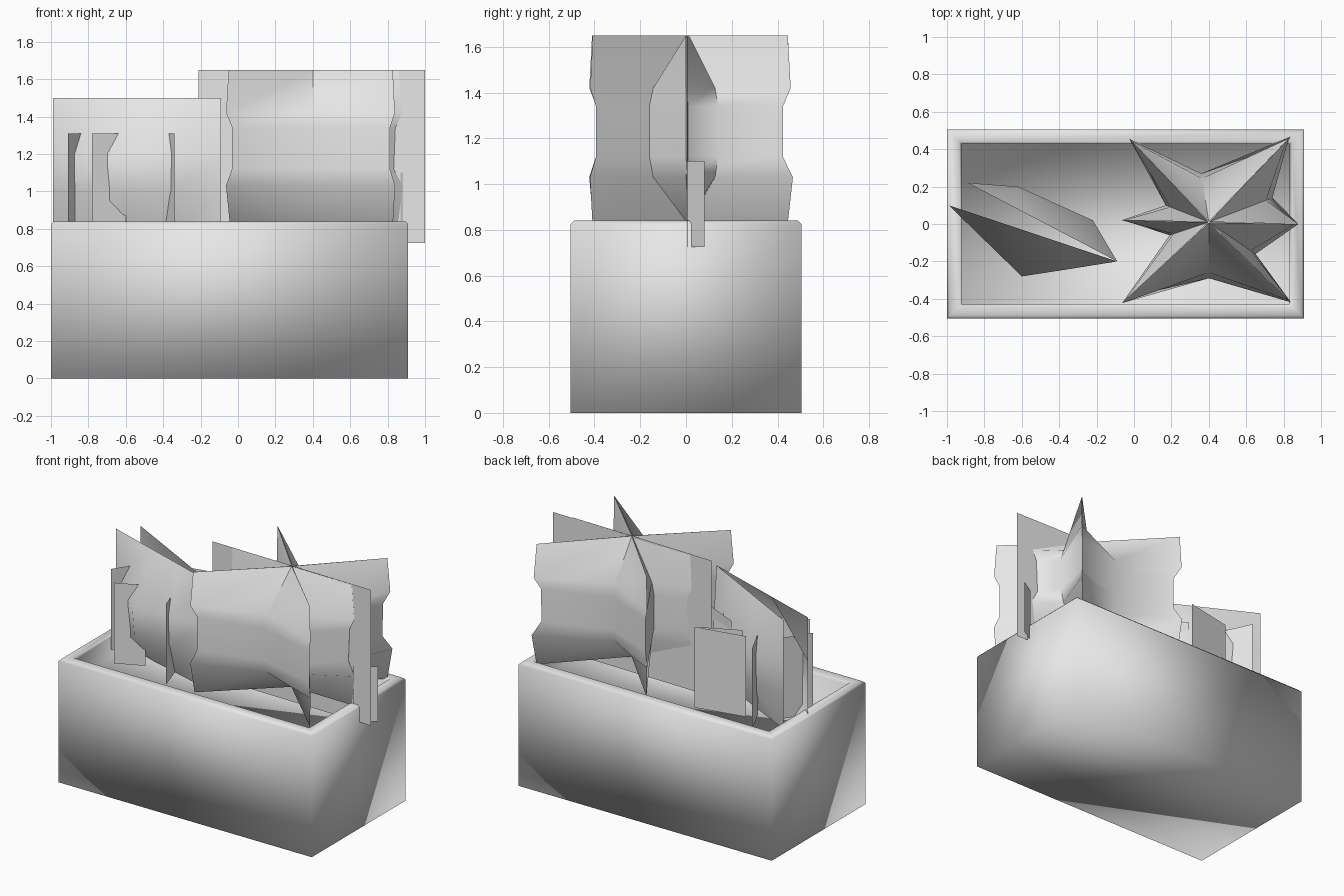
import bpy
import bmesh
import random
from mathutils import Vector

random.seed(4)
default = bpy.data.objects.get("Cube")
if default:
    bpy.data.objects.remove(default)

grey = bpy.data.materials.new("light_grey")
grey.use_nodes = True
COLOUR = (0.8, 0.8, 0.8, 1.0)
grey.diffuse_color = COLOUR
grey.node_tree.nodes["Principled BSDF"].inputs["Base Color"].default_value = COLOUR


def finish(name, bm, smooth_angle=None):
    mesh = bpy.data.meshes.new(name)
    bm.to_mesh(mesh)
    bm.free()
    obj = bpy.data.objects.new(name, mesh)
    bpy.context.collection.objects.link(obj)
    mesh.materials.append(grey)
    bpy.ops.object.select_all(action='DESELECT')
    obj.select_set(True)
    bpy.context.view_layer.objects.active = obj
    if smooth_angle is None:
        bpy.ops.object.shade_smooth()
    else:
        bpy.ops.object.shade_smooth_by_angle(angle=smooth_angle)
    return obj


def loft(bm, rings, closed):
    """Join successive rows of points with quads."""
    rows = [[bm.verts.new(p) for p in ring] for ring in rings]
    for low, high in zip(rows, rows[1:]):
        n = len(low)
        for i in range(n if closed else n - 1):
            j = (i + 1) % n
            bm.faces.new((low[i], low[j], high[j], high[i]))
    return rows


def sheet(name, start, end, bottom, top):
    """Upright flat leaf between two ground points."""
    bm = bmesh.new()
    loft(bm, [[(*start, z), (*end, z)] for z in (bottom, top)], False)
    return finish(name, bm)


# Trough: outer wall, softened rim, inner wall and floor
def rectangle(inset, z):
    x0, x1, y0, y1 = -1 + inset, 0.91 - inset, -0.505 + inset, 0.505 - inset
    return [(x0, y0, z), (x1, y0, z), (x1, y1, z), (x0, y1, z)]


FLOOR = 0.7
bm = bmesh.new()
steps = [(0, 0), (0, 0.825), (0.015, 0.84), (0.065, 0.84), (0.078, 0.825), (0.078, FLOOR)]
rows = loft(bm, [rectangle(*s) for s in steps], True)
bm.faces.new(rows[0][::-1])
bm.faces.new(rows[-1])
finish("planter_trough", bm)

# Large plant: six spokes that swell out between the tips at mid height
CENTRE = Vector((0.4, 0.01))
TIPS = [(0.86, 0.0), (0.82, 0.45), (-0.01, 0.44), (-0.05, 0.02), (-0.05, -0.41), (0.83, -0.41)]
VALLEYS = [(0.74, 0.14), (0.36, 0.27), (0.17, 0.1), (0.19, -0.06), (0.4, -0.29), (0.65, -0.16)]
# height, swell of the valleys, reach of the tips
LEVELS = [(0.83, 0.02, 1), (1.03, 0.9, 1.03), (1.12, 1, 0.95),
          (1.34, 1, 0.95), (1.42, 0.9, 1.03), (1.65, 0.01, 1)]
rings = []
for z, swell, reach in LEVELS:
    ring = []
    for tip, valley in zip(TIPS, VALLEYS):
        t = CENTRE + (Vector(tip) - CENTRE) * (reach + random.uniform(-0.015, 0.015))
        v = CENTRE + (Vector(valley) - CENTRE) * swell
        ring += [(*t, z), (*v, z)]
    rings.append(ring)
bm = bmesh.new()
loft(bm, rings, True)
finish("large_plant_leaves", bm, 1.0)
sheet("large_plant_cross_leaf", (-0.21, 0.025), (1.0, 0.005), 0.725, 1.65)
sheet("large_plant_leaf_end", (0.87, 0.0), (1.0, 0.08), 0.725, 1.1)

# Small plant: two tall leaves, each bulging away from the other
def bulging_leaf(name, start, end, bulge):
    a, b = Vector(start), Vector(end)
    bm = bmesh.new()
    rings = []
    for z, swell in ((0.76, 0.1), (1.0, 0.9), (1.2, 1), (1.5, 0)):
        ring = [a]
        for share, p in zip((0.4, 0.7), bulge):
            ring.append(a.lerp(b, share).lerp(Vector(p), swell))
        ring.append(b)
        rings.append([(*p, z) for p in ring])
    loft(bm, rings, False)
    return finish(name, bm)


bulging_leaf("small_plant_front_leaf", (-0.99, 0.1), (-0.09, -0.2),
             [(-0.6, -0.28), (-0.34, -0.24)])
bulging_leaf("small_plant_back_leaf", (-0.89, 0.22), (-0.09, -0.2),
             [(-0.62, 0.2), (-0.22, 0.02)])

# Small plant: lower leaves around the middle
LOW_LEAVES = [((-0.78, -0.22), (-0.6, -0.14)), ((-0.34, -0.29), (-0.4, -0.1)),
              ((-0.26, 0.28), (-0.53, 0.15)), ((-0.73, 0.33), (-0.64, 0.14)),
              ((-0.91, -0.07), (-0.8, 0.1)), ((-0.12, -0.14), (-0.3, 0.02)),
              ((-0.09, -0.06), (-0.4, 0.08)), ((-0.26, 0.28), (-0.6, 0.21))]
for i, (outer, inner) in enumerate(LOW_LEAVES, 1):
    sheet(f"small_plant_low_leaf_{i}", outer, inner, 0.76, 1.31)
